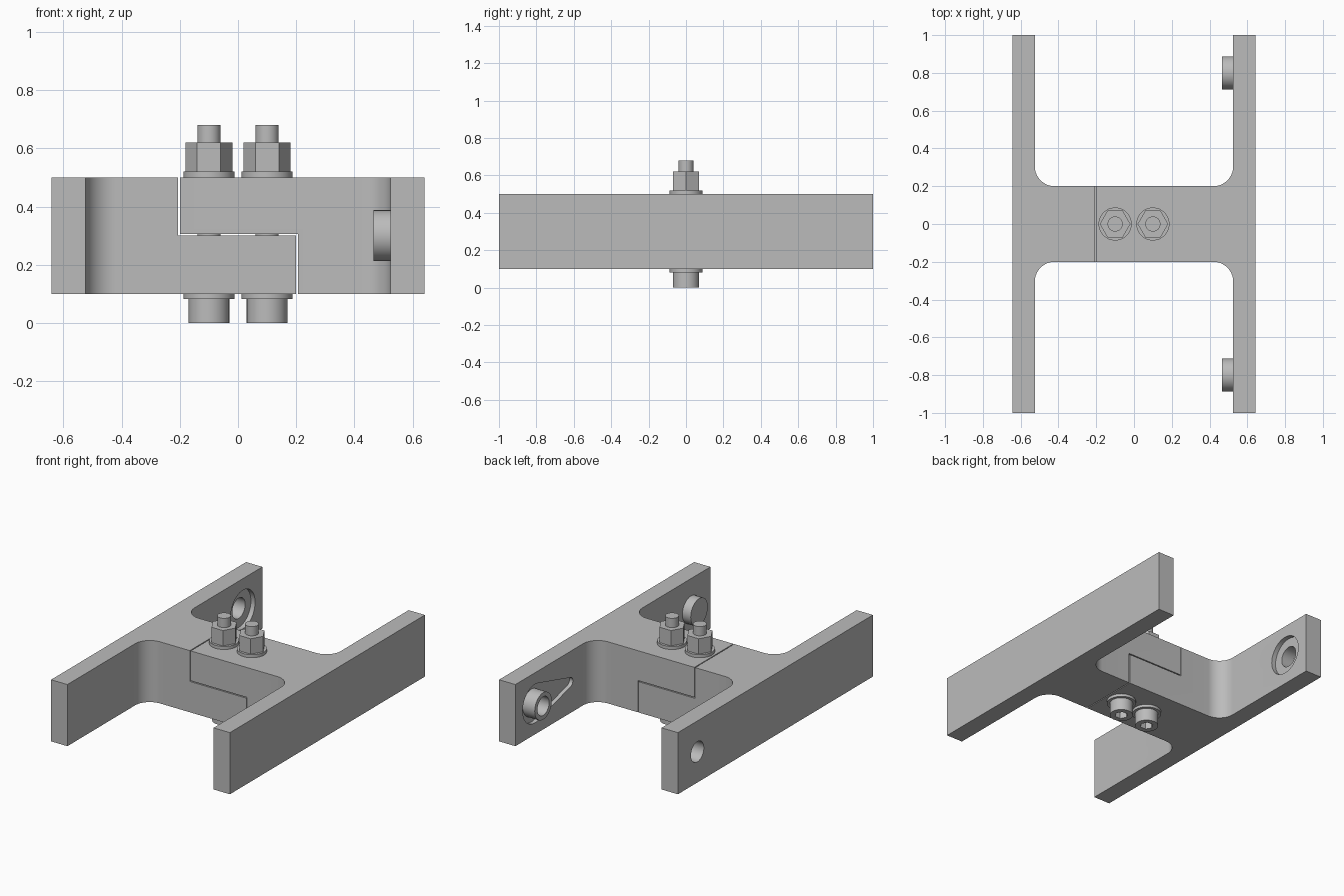
import bpy, bmesh
from math import pi, cos, sin, acos, radians
from mathutils import Matrix, Vector

cube = bpy.data.objects.get("Cube")
if cube:
    bpy.data.objects.remove(cube, do_unlink=True)

GREY = (0.5, 0.5, 0.5, 1)
metal = bpy.data.materials.new("plain grey metal")
metal.use_nodes = True
metal.diffuse_color = GREY
metal.node_tree.nodes["Principled BSDF"].inputs["Base Color"].default_value = GREY

Z_LOW, Z_HIGH, Z_MID = 0.1, 0.5, 0.3
HOLE_Y, GAP = 0.8, 0.006
FILLET = 0.105


def arc(cx, cy, r, start, end, steps=16):
    return [(cx + r * cos(start + (end - start) * i / steps),
             cy + r * sin(start + (end - start) * i / steps)) for i in range(steps + 1)]


def prism(name, outline, low, high, matrix=Matrix()):
    """Extrude a 2D outline between two heights, then place it."""
    bm = bmesh.new()
    face = bm.faces.new([bm.verts.new((x, y, low)) for x, y in outline])
    new = bmesh.ops.extrude_face_region(bm, geom=[face])["geom"]
    bmesh.ops.translate(bm, vec=(0, 0, high - low),
                        verts=[v for v in new if isinstance(v, bmesh.types.BMVert)])
    bm.transform(matrix)
    bmesh.ops.recalc_face_normals(bm, faces=bm.faces)
    mesh = bpy.data.meshes.new(name)
    bm.to_mesh(mesh)
    bm.free()
    mesh.materials.append(metal)
    ob = bpy.data.objects.new(name, mesh)
    bpy.context.collection.objects.link(ob)
    return ob


def disc(r, sides=48, turn=0.0):
    return arc(0, 0, r, turn, turn + 2 * pi, sides)[:-1]


def along_x(y):
    """Local z becomes world x; local x becomes world y; local y becomes world z."""
    return Matrix(((0, 0, 1, 0), (1, 0, 0, y), (0, 1, 0, Z_MID), (0, 0, 0, 1)))


def cut(ob, cutters):
    """Subtract the cutters and bake the result."""
    for c in cutters:
        c.hide_render = True
        mod = ob.modifiers.new("cut", "BOOLEAN")
        mod.operation, mod.solver, mod.object = "DIFFERENCE", "EXACT", c
    deps = bpy.context.evaluated_depsgraph_get()
    baked = bpy.data.meshes.new_from_object(ob.evaluated_get(deps))
    ob.modifiers.clear()
    ob.data = baked
    for c in cutters:
        bpy.data.objects.remove(c, do_unlink=True)


def box(x0, x1, z0, z1):
    return prism("cutter", [(x0, -0.5), (x1, -0.5), (x1, 0.5), (x0, 0.5)], z0, z1)


def t_outline(side, outer, inner, reach):
    """Long rail with a filleted arm pointing towards the middle."""
    half = 0.2
    c = inner - FILLET
    top = [(outer, 1), (inner, 1)]
    top += arc(c, half + FILLET, FILLET, 0, -pi / 2)
    top += [(-reach, half)]
    pts = top + [(x, -y) for x, y in reversed(top)]
    return [(side * x, y) for x, y in pts]


# Right bracket: lower tongue, counterbored through holes
right_bracket = prism("right_bracket", t_outline(-1, 0.642, 0.525, 0.2), Z_LOW, Z_HIGH)
cutters = [box(-0.2 - GAP, 0.4, Z_MID, 0.7)]
for y in (-HOLE_Y, HOLE_Y):
    cutters.append(prism("cutter", disc(0.125), -0.555, -0.4, along_x(y)))
    cutters.append(prism("cutter", disc(0.066), -0.8, -0.4, along_x(y)))
cut(right_bracket, cutters)

# Left bracket: upper tongue, teardrop pockets, hollow locating bosses
left_bracket = prism("left_bracket", t_outline(1, 0.642, 0.525, 0.2), Z_LOW, Z_HIGH)
cutters = [box(-0.4, 0.2 + GAP, -0.1, Z_MID + GAP)]
BIG, SMALL, LENGTH = 0.125, 0.03, 0.36
lean = acos((BIG - SMALL) / LENGTH)
for side in (-1, 1):
    drop = arc(0, 0, BIG, lean, 2 * pi - lean, 32) + arc(LENGTH, 0, SMALL, -lean, lean, 10)
    drop = [(-side * x, y) for x, y in drop]
    cutters.append(prism("cutter", drop, 0.4, 0.55, along_x(side * HOLE_Y)))
    cutters.append(prism("cutter", disc(0.06), 0.4, 0.6, along_x(side * HOLE_Y)))
cut(left_bracket, cutters)

for name, y in (("front_boss", -HOLE_Y), ("back_boss", HOLE_Y)):
    boss = prism(name, disc(0.0875), 0.465, 0.555, along_x(y))
    cut(boss, [prism("cutter", disc(0.06), 0.4, 0.7, along_x(y))])

# Two clamping bolts with washers and hex nuts
for label, x in (("right", -0.1), ("left", 0.1)):
    place = Matrix.Translation(Vector((x, 0, 0)))
    prism(label + "_bolt_shaft", disc(0.04), 0.06, 0.68, place)
    prism(label + "_upper_washer", disc(0.0875), Z_HIGH, 0.52, place)
    prism(label + "_lower_washer", disc(0.0875), 0.082, Z_LOW, place)
    prism(label + "_nut", disc(0.081, 6), 0.52, 0.62, place)
    head = prism(label + "_bolt_head", disc(0.07), 0, 0.082, place)
    cut(head, [prism("cutter", disc(0.04, 6), -0.1, 0.045, place)])

# Smooth the round surfaces, keep the edges sharp
bpy.ops.object.select_all(action="DESELECT")
for ob in bpy.context.collection.objects:
    if ob.type == "MESH":
        ob.select_set(True)
        bpy.context.view_layer.objects.active = ob
bpy.ops.object.shade_smooth_by_angle(angle=radians(30))
